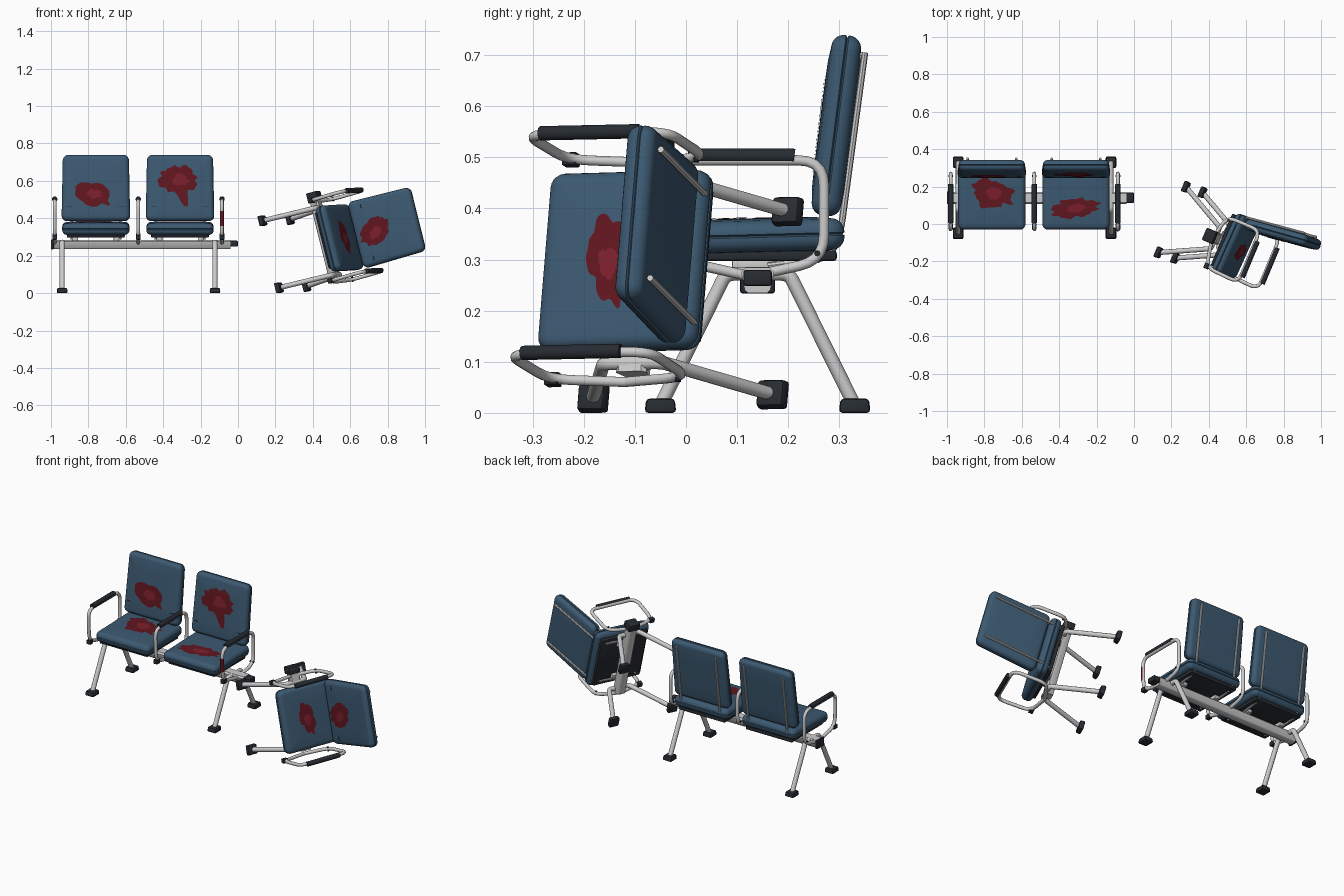
import bpy, bmesh, math, random
from mathutils import Matrix, Vector
from mathutils.bvhtree import BVHTree

if "Cube" in bpy.data.objects:
    bpy.data.objects.remove(bpy.data.objects["Cube"])


def material(name, rgb):
    m = bpy.data.materials.new(name)
    m.diffuse_color = (*rgb, 1)
    m.use_nodes = True
    m.node_tree.nodes["Principled BSDF"].inputs["Base Color"].default_value = m.diffuse_color
    return m


BLUE = material("blue_vinyl", (0.045, 0.10, 0.165))
DARK = material("dark_plastic", (0.02, 0.025, 0.032))
BLOOD = material("dark_red_stain", (0.12, 0.008, 0.014))
FRESH = material("red_stain", (0.20, 0.014, 0.024))
GREY = None


def make(name, bm, M, mat):
    bm.transform(M)
    bmesh.ops.recalc_face_normals(bm, faces=bm.faces)
    me = bpy.data.meshes.new(name)
    bm.to_mesh(me)
    bm.free()
    if mat:
        me.materials.append(mat)
    ob = bpy.data.objects.new(name, me)
    bpy.context.collection.objects.link(ob)
    return ob


def box(name, M, lo, hi, mat=GREY, bevel=0.006, top=1.0):
    bm = bmesh.new()
    bmesh.ops.create_cube(bm, size=1)
    lo, hi = Vector(lo), Vector(hi)
    for v in bm.verts:
        s = top if v.co.z > 0 else 1
        v.co = Vector([(lo[i] + hi[i]) / 2 + v.co[i] * (hi[i] - lo[i]) * (s if i < 2 else 1)
                       for i in range(3)])
    bmesh.ops.bevel(bm, geom=bm.edges[:], offset=bevel, segments=2, profile=0.5, affect='EDGES')
    return make(name, bm, M, mat)


def fillet(pts, r, n=5):
    pts = [Vector(p) for p in pts]
    out = [pts[0]]
    for a, b, c in zip(pts, pts[1:], pts[2:]):
        d0, d1 = a - b, c - b
        p = b + d0.normalized() * min(r, d0.length * 0.45)
        q = b + d1.normalized() * min(r, d1.length * 0.45)
        for i in range(n + 1):
            t = i / n
            out.append(p * (1 - t) ** 2 + b * 2 * t * (1 - t) + q * t * t)
    return out + [pts[-1]]


def tube(name, M, pts, radius, mat=GREY, corner=0.0, sides=12):
    """Sweep a circle along a path, with closed ends."""
    pts = fillet(pts, corner) if corner else [Vector(p) for p in pts]
    bm = bmesh.new()
    rings = []
    for i, p in enumerate(pts):
        d = (pts[min(i + 1, len(pts) - 1)] - pts[max(i - 1, 0)]).normalized()
        side = Vector((1, 0, 0)) if abs(d.x) < 0.8 else Vector((0, 1, 0))
        u = (side - d * side.dot(d)).normalized()
        w = d.cross(u)
        rings.append([bm.verts.new(p + (u * math.cos(k * math.tau / sides) +
                      w * math.sin(k * math.tau / sides)) * radius) for k in range(sides)])
    for a, b in zip(rings, rings[1:]):
        for k in range(sides):
            j = (k + 1) % sides
            bm.faces.new((a[k], a[j], b[j], b[k]))
    bm.faces.new(rings[0])
    bm.faces.new(rings[-1])
    return make(name, bm, M, mat)


def cushion(name, M, w, h, t, corner, taper=0.0):
    """Soft padded slab with a seam groove round its edge; returns a surface tree."""
    e = t * 0.42
    half = [(0, 0.005), (0.003, 0.0)]
    half += [(t / 2 - e + e * math.sin(a), e * (1 - math.cos(a)))
             for a in [i * math.pi / 12 for i in range(7)]]
    half += [(t / 2 + 0.003, e + 0.03), (t / 2 + 0.004, e + 0.07)]
    layers = [(-z, i) for z, i in reversed(half[1:])] + half
    bm = bmesh.new()
    rings = []
    for z, ins in layers:
        r = max(corner - ins, 0.008)
        hw, hh = w - ins, h - ins
        ring = []
        for q, (sx, sy) in enumerate([(1, 1), (-1, 1), (-1, -1), (1, -1)]):
            for k in range(6):
                a = (q + k / 5) * math.pi / 2
                x = sx * (hw - r) + r * math.cos(a)
                y = sy * (hh - r) + r * math.sin(a)
                ring.append(bm.verts.new((x * (1 - taper * y / h), y, z)))
        rings.append(ring)
    n = len(rings[0])
    for a, b in zip(rings, rings[1:]):
        for k in range(n):
            bm.faces.new((a[k], a[(k + 1) % n], b[(k + 1) % n], b[k]))
    bm.faces.new(rings[0])
    bm.faces.new(rings[-1])
    bmesh.ops.recalc_face_normals(bm, faces=bm.faces)
    tree = BVHTree.FromBMesh(bm)
    make(name, bm, M, BLUE)
    return tree


def stain(name, M, tree, cx, cy, rx, ry, rot, tail, seed, mat, lift):
    """Ragged blot draped on a cushion, with one longer drip."""
    rnd = random.Random(seed)
    waves = [(f, rnd.uniform(0.03, 0.24) / f ** 0.5, rnd.uniform(0, 6.3)) for f in (2, 3, 5, 8, 13)]
    bm = bmesh.new()
    N, R = 72, 8
    rings = []

    def drape(x, y):
        hit = tree.ray_cast(Vector((x, y, 1)), Vector((0, 0, -1)))[0]
        return bm.verts.new((x, y, (hit.z if hit else 0) + lift))
    for j in range(1, R + 1):
        ring = []
        for k in range(N):
            a = k * math.tau / N
            d = (a - tail[0] + math.pi) % math.tau - math.pi
            r = 0.95 + sum(s * math.sin(f * a + p) for f, s, p in waves)
            r = (r + tail[1] * math.exp(-(d / 0.17) ** 2)) * j / R
            x, y = rx * r * math.cos(a), ry * r * math.sin(a)
            ring.append(drape(cx + x * math.cos(rot) - y * math.sin(rot),
                              cy + x * math.sin(rot) + y * math.cos(rot)))
        rings.append(ring)
    c = drape(cx, cy)
    for k in range(N):
        m = (k + 1) % N
        bm.faces.new((c, rings[0][k], rings[0][m]))
        for a, b in zip(rings, rings[1:]):
            bm.faces.new((a[k], b[k], b[m], a[m]))
    make(name, bm, M, mat)


def seat_unit(tag, M, back_stain, seat_stain):
    Ms = M @ Matrix.Translation((0, 0.14, 0.346)) @ Matrix.Rotation(math.radians(1.5), 4, 'X')
    Mb = M @ Matrix.Translation((0, 0.294, 0.562)) @ Matrix.Rotation(math.radians(82.8), 4, 'X')
    parts = [("seat", Ms, cushion(tag + "_seat", Ms, 0.18, 0.17, 0.062, 0.03), seat_stain),
             ("backrest", Mb, cushion(tag + "_backrest", Mb, 0.18, 0.178, 0.058, 0.03, 0.02), back_stain)]
    for i, (nm, Mp, tree, (cx, cy, rx, ry, rot, tail)) in enumerate(parts):
        seed = sum(map(ord, tag)) + i
        stain(f"{tag}_{nm}_stain", Mp, tree, cx, cy, rx, ry, rot, tail, seed, BLOOD, 0.0018)
        stain(f"{tag}_{nm}_stain_center", Mp, tree, cx + 0.01, cy, rx * 0.4, ry * 0.42, rot, (0, 0.1),
              seed + 9, FRESH, 0.0028)
    # stitched seam across the lower backrest
    tube(tag + "_backrest_seam", Mb, [(-0.155, -0.105, 0.0305), (0.155, -0.105, 0.0305)], 0.0018, DARK, sides=6)
    # black seat pan, beam brackets and screws
    box(tag + "_seat_pan", M, (-0.155, -0.005, 0.297), (0.155, 0.295, 0.318), DARK)
    for s in (-1, 1):
        box(tag + "_pan_bracket", M, (s * 0.11 - 0.015, 0.09, 0.278), (s * 0.11 + 0.015, 0.19, 0.3), GREY, 0.004)
        for y in (0.03, 0.255):
            tube(tag + "_screw", M, [(s * 0.13, y, 0.293), (s * 0.13, y, 0.30)], 0.006, sides=8)
        # tubes supporting the backrest
        tube(tag + "_back_support", M, [(s * 0.13, 0.35, 0.705), (s * 0.13, 0.302, 0.35),
             (s * 0.13, 0.28, 0.303), (s * 0.13, 0.16, 0.288)], 0.0065, corner=0.03, sides=8)


def arm(tag, M, x):
    loop = [(0.13, 0.268), (0.27, 0.298), (0.27, 0.494), (-0.03, 0.494), (-0.022, 0.30), (0.13, 0.266)]
    # start and end both sit inside the beam
    tube(tag + "_arm_loop", M, [(x, y, z) for y, z in loop], 0.010, corner=0.05)
    tube(tag + "_arm_pad", M, [(x, 0.005, 0.502), (x, 0.012, 0.503), (x, 0.205, 0.503), (x, 0.212, 0.502)],
         0.0145, DARK)
    box(tag + "_arm_clamp", M, (x - 0.013, -0.03, 0.285), (x + 0.013, 0.0, 0.31), DARK, 0.003)
    tube(tag + "_arm_bolt", M, [(x - 0.013, 0.257, 0.312), (x + 0.013, 0.257, 0.312)], 0.006, DARK, sides=8)


def leg_pair(tag, M, x):
    for nm, s in (("front", -1), ("rear", 1)):
        tube(f"{tag}_{nm}_leg", M, [(x, 0.14 + s * 0.187, 0.02), (x, 0.14 + s * 0.062, 0.272), (x, 0.14, 0.272)],
             0.0135, corner=0.015)
        y = 0.14 + s * 0.19
        box(f"{tag}_{nm}_foot", M, (x - 0.029, y - 0.031, 0), (x + 0.029, y + 0.031, 0.028), DARK, 0.007, 0.9)


def beam(tag, M, x0, x1):
    bm = bmesh.new()
    prof = [(0.108, 0.275), (0.116, 0.284), (0.164, 0.284), (0.172, 0.275), (0.165, 0.24), (0.159, 0.235),
            (0.121, 0.235), (0.115, 0.24)]
    a, b = [[bm.verts.new((x, y, z)) for y, z in prof] for x in (x0, x1)]
    for k in range(8):
        bm.faces.new((a[k], a[(k + 1) % 8], b[(k + 1) % 8], b[k]))
    bm.faces.new(a)
    bm.faces.new(b)
    make(tag + "_beam", bm, M, GREY)


# standing bench with two seats
I = Matrix.Identity(4)
seat_unit("left", Matrix.Translation((-0.76, 0, 0)),
          (-0.02, -0.035, 0.095, 0.068, -0.3, (-0.4, 0.4)), (0.0, 0.025, 0.115, 0.075, -0.3, (-0.3, 0.2)))
seat_unit("middle", Matrix.Translation((-0.31, 0, 0)),
          (-0.01, 0.04, 0.105, 0.08, -0.2, (-1.2, 0.9)), (-0.01, -0.055, 0.125, 0.055, 0.1, (0.2, 0.2)))
for x in (-0.98, -0.533, -0.086):
    arm("bench", I, x)
for x in (-0.94, -0.123):
    leg_pair("bench", I, x)
beam("bench", I, -0.99, -0.04)
box("bench_end_cap", I, (-1.0, 0.106, 0.234), (-0.985, 0.174, 0.286), DARK, 0.004)
box("bench_broken_joint", I, (-0.05, 0.112, 0.248), (0.0, 0.168, 0.28), DARK, 0.006)
tube("bench_arm_stain", I, [(-0.086, -0.0275, 0.36), (-0.086, -0.029, 0.44)], 0.0108, BLOOD)

# broken-off third seat lying on its side
ux = Vector((0.24, -0.08, -0.97)).normalized()
uy = Vector((0.385, 0.92, 0.02))
uy = (uy - ux * uy.dot(ux)).normalized()
R = Matrix((ux, uy, ux.cross(uy))).transposed().to_4x4()
T = Matrix.Translation((0.25, 0.0075, 0.212)) @ R @ Matrix.Translation((0, -0.14, -0.015))
seat_unit("fallen", T, (0.005, -0.06, 0.105, 0.06, 2.15, (2.9, 0.2)), (0.0, -0.02, 0.085, 0.05, 0.1, (0.3, 0.3)))
for s in (-1, 1):
    arm("fallen", T, s * 0.222)
    leg_pair("fallen", T, s * 0.185)
beam("fallen", T, -0.235, 0.205)
box("fallen_joint", T, (-0.275, 0.105, 0.228), (-0.232, 0.175, 0.29), DARK, 0.007)

# smooth shading with crisp edges
for ob in bpy.context.collection.objects:
    ob.select_set(True)
    bpy.context.view_layer.objects.active = ob
bpy.ops.object.shade_smooth_by_angle(angle=math.radians(40))
